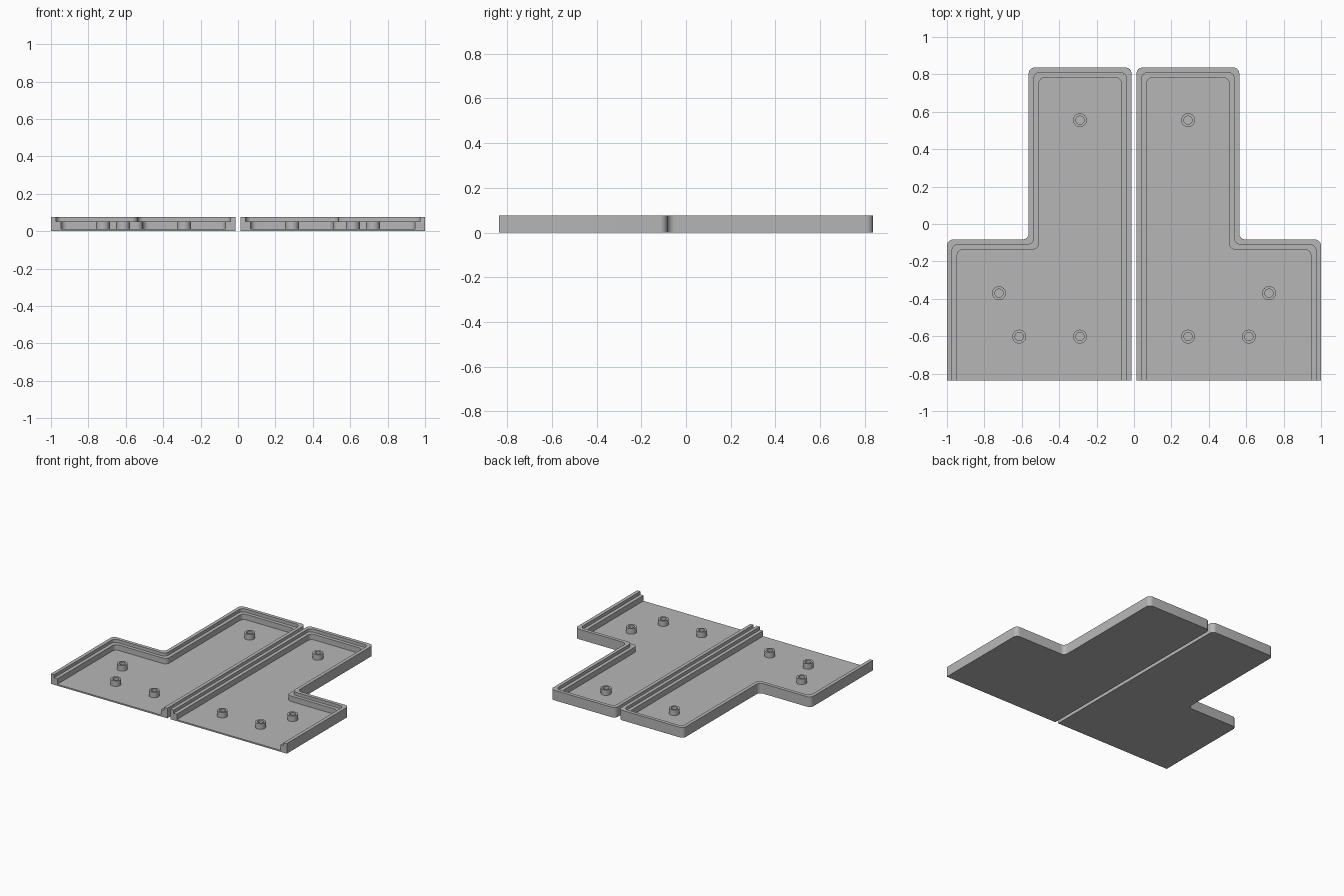
import bpy, bmesh, math
from mathutils import Vector

if "Cube" in bpy.data.objects:
    bpy.data.objects.remove(bpy.data.objects["Cube"])

TOP, LEDGE, FLOOR = 0.077, 0.053, 0.011
FRONT, BACK, STEP = -0.837, 0.837, -0.083
INNER_X, NECK_X, OUTER_X = 0.013, 0.563, 1.0

grey = bpy.data.materials.new("plastic grey")
grey.diffuse_color = (0.47, 0.47, 0.47, 1)
grey.use_nodes = True
grey.node_tree.nodes["Principled BSDF"].inputs["Base Color"].default_value = grey.diffuse_color


def fillet(points, radius, segments=8):
    """Round every interior corner of an open right-angled path."""
    path = [Vector(points[0])]
    for a, b, c in zip(points, points[1:], points[2:]):
        b = Vector(b)
        u, v = (Vector(a) - b).normalized(), (Vector(c) - b).normalized()
        centre = b + (u + v) * radius
        for i in range(segments + 1):
            t = math.pi / 2 * i / segments
            path.append(centre - v * radius * math.cos(t) - u * radius * math.sin(t))
    path.append(Vector(points[-1]))
    return path


def outline(d):
    """Tray outline moved inward by d, open at the front."""
    return fillet([(OUTER_X - d, FRONT), (OUTER_X - d, STEP - d),
                   (NECK_X - d, STEP - d), (NECK_X - d, BACK - d),
                   (INNER_X + d, BACK - d), (INNER_X + d, FRONT)], 0.033)


def finish(bm, name):
    """Make the object, mirror it to the other side and smooth the curves."""
    bmesh.ops.recalc_face_normals(bm, faces=bm.faces)
    mesh = bpy.data.meshes.new(name)
    bm.to_mesh(mesh)
    bm.free()
    obj = bpy.data.objects.new(name, mesh)
    bpy.context.collection.objects.link(obj)
    mesh.materials.append(grey)
    mirror = obj.modifiers.new("mirror", 'MIRROR')
    mirror.use_mirror_merge = False
    bpy.ops.object.select_all(action='DESELECT')
    obj.select_set(True)
    bpy.context.view_layer.objects.active = obj
    bpy.ops.object.shade_smooth_by_angle(angle=math.radians(30))


# Tray: stepped wall section swept round the outline, then floor and front end
bm = bmesh.new()
section = [(0, 0), (0, TOP), (0.027, TOP), (0.027, LEDGE),
           (0.054, LEDGE), (0.054, FLOOR)]
rows = [[bm.verts.new((p.x, p.y, z)) for p in outline(d)] for d, z in section]
for r, s in zip(rows, rows[1:]):
    for i in range(len(r) - 1):
        bm.faces.new((r[i], r[i + 1], s[i + 1], s[i]))
bm.faces.new(rows[0])
bm.faces.new(rows[-1])
bm.faces.new([r[0] for r in rows] + [r[-1] for r in reversed(rows)])
finish(bm, "tray")

# Screw posts: hollow tubes standing on the floor
bm = bmesh.new()
N = 32
for x, y in [(0.289, 0.555), (0.722, -0.37), (0.614, -0.602), (0.289, -0.602)]:
    rings = [[bm.verts.new((x + r * math.cos(2 * math.pi * i / N),
                            y + r * math.sin(2 * math.pi * i / N), z))
              for i in range(N)]
             for r, z in [(0.037, FLOOR), (0.037, LEDGE), (0.022, LEDGE), (0.022, FLOOR)]]
    for r, s in zip(rings, rings[1:]):
        for i in range(N):
            j = (i + 1) % N
            bm.faces.new((r[i], r[j], s[j], s[i]))
finish(bm, "screw_posts")
